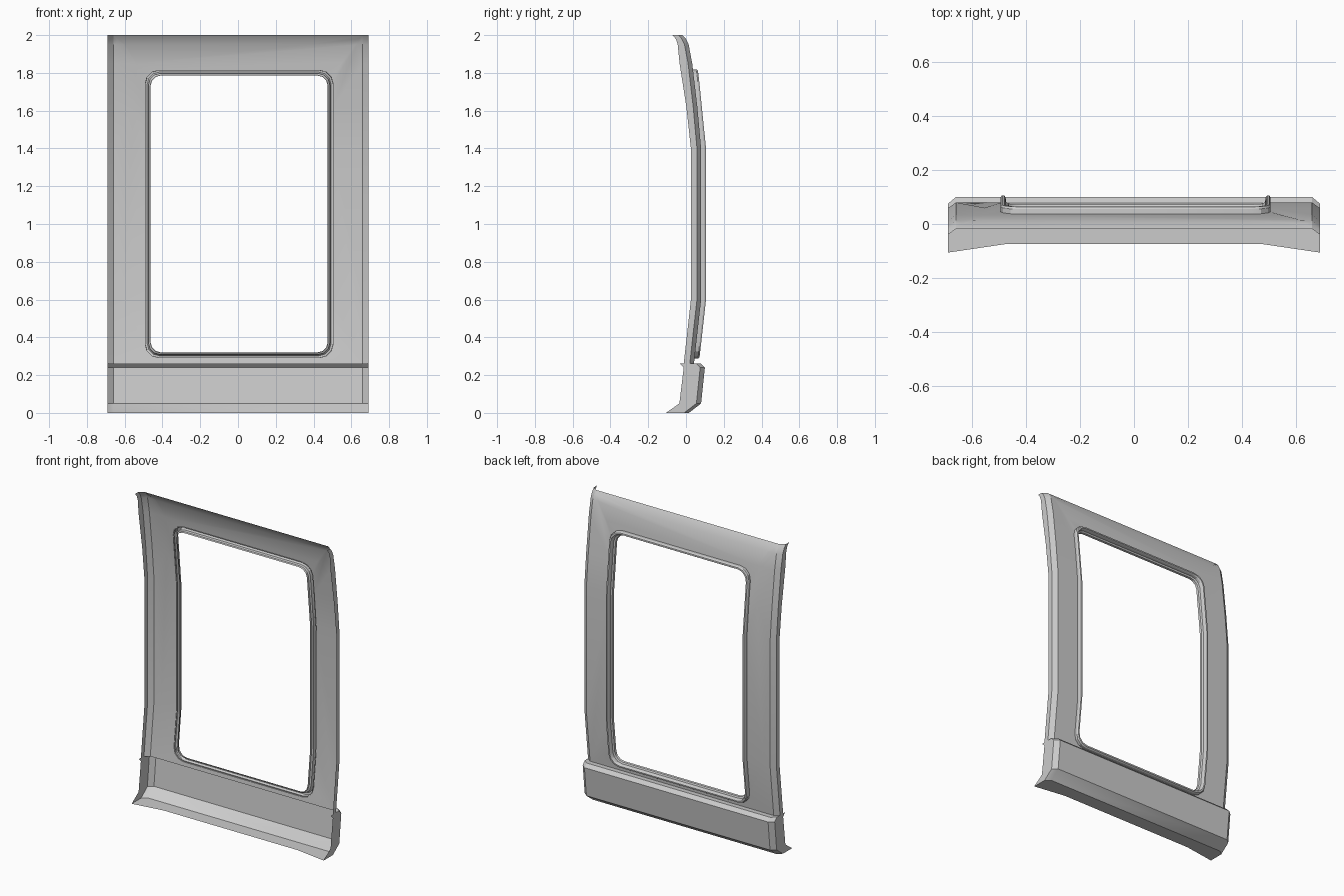
import bpy, bmesh, math

if "Cube" in bpy.data.objects:
    bpy.data.objects.remove(bpy.data.objects["Cube"])

W, C = 0.69, 0.03          # half width, corner chamfer
CX, CZ = 0.006, 1.053      # window centre

# (z, outer face y, inner edge y of the side return)
PANEL = [(0.26, 0.042, -0.012), (0.6, 0.08, 0.026), (1.4, 0.08, 0.026), (1.62, 0.06, 0.002),
         (1.85, 0.033, -0.034), (1.95, 0.014, -0.044), (1.98, 0.0, -0.054), (2.0, -0.018, -0.072)]
BASE = [(0.26, 0.042, -0.012), (0.262, 0.078, -0.033), (0.24, 0.1, -0.012), (0.05, 0.08, -0.035), (0.0, 0.015, -0.106)]


def lerp_profile(z, k=1):
    for a, b in zip(PANEL, PANEL[1:]):
        if z <= b[0]:
            return a[k] + (b[k] - a[k]) * (z - a[0]) / (b[0] - a[0])
    return PANEL[-1][k]


def finish(bm, name):
    bmesh.ops.remove_doubles(bm, verts=bm.verts, dist=0.0004)
    bmesh.ops.recalc_face_normals(bm, faces=bm.faces)
    if sum(f.normal.y * f.calc_area() for f in bm.faces) < 0:
        bmesh.ops.reverse_faces(bm, faces=bm.faces)
    me = bpy.data.meshes.new(name)
    bm.to_mesh(me)
    bm.free()
    ob = bpy.data.objects.new(name, me)
    bpy.context.collection.objects.link(ob)
    bpy.ops.object.select_all(action='DESELECT')
    ob.select_set(True)
    bpy.context.view_layer.objects.active = ob
    bpy.ops.object.shade_smooth_by_angle(angle=math.radians(28))
    return ob


def loft(bm, rows, closed=False):
    vs = [[bm.verts.new(p) for p in r] for r in rows]
    for a, b in zip(vs, vs[1:]):
        n = len(a)
        for i in range(n if closed else n - 1):
            j = (i + 1) % n
            bm.faces.new((a[i], a[j], b[j], b[i]))
    return vs


def window_loop(hw, hh, r, segs=3):
    pts = []
    for sx, sz, a0 in ((1, 1, 0), (-1, 1, 90), (-1, -1, 180), (1, -1, 270)):
        for i in range(segs + 1):
            a = math.radians(a0 + 90 * i / segs)
            pts.append((CX + sx * (hw - r) + r * math.cos(a), CZ + sz * (hh - r) + r * math.sin(a)))
        if a0 == 90:
            pts += [(CX - hw, 1.4), (CX - hw, 0.6)]
    return pts + [(CX + hw, 0.6), (CX + hw, 1.4)]


# Wall panel: flat sheet with a window hole, bent to the profile
bm = bmesh.new()
X = W - C
edges = []
for loop in ([(-X, 0.26), (X, 0.26), (X, 2.0), (-X, 2.0)], window_loop(0.497, 0.76, 0.07)):
    vs = [bm.verts.new((x, 0, z)) for x, z in loop]
    edges += [bm.edges.new((vs[i - 1], vs[i])) for i in range(len(vs))]
bmesh.ops.triangle_fill(bm, edges=edges, use_beauty=True, normal=(0, 1, 0))
for z, _, _ in PANEL[1:-1]:
    bmesh.ops.bisect_plane(bm, geom=bm.verts[:] + bm.edges[:] + bm.faces[:], dist=1e-5,
                           plane_co=(0, 0, z), plane_no=(0, 0, 1))
for v in bm.verts:
    v.co.y = lerp_profile(v.co.z)
bmesh.ops.dissolve_limit(bm, angle_limit=0.01, verts=bm.verts, edges=bm.edges)
# chamfered corner and side return on both ends
for s in (-1, 1):
    loft(bm, [[(s * X, yo, z), (s * W, yo - 0.022, z), (s * W, yi, z)] for z, yo, yi in PANEL])
finish(bm, "wall_panel")

# Window frame: raised rim following the bent wall
bm = bmesh.new()
SECTION = [(0.0, -0.004), (0.0, 0.018), (0.005, 0.026), (0.014, 0.026),
           (0.019, 0.018), (0.021, 0.002), (0.030, -0.004), (0.032, -0.018)]
loft(bm, [[(x, lerp_profile(z) + dy, z) for x, z in window_loop(0.501 - d, 0.765 - d, 0.074 - d * 0.6)]
          for d, dy in SECTION], closed=True)
finish(bm, "window_frame")

# Base skirt: box-like sill with flared bottom lip
bm = bmesh.new()
rows = []
for z, yo, yi in BASE:
    half = [(W, yi, z), (W, yo - 0.025, z), (X, yo, z)]
    rows.append([(-x, y, z) for x, y, z in half] + half[::-1])
vs = loft(bm, rows)
lip = [bm.verts.new((x, -0.075, 0)) for x in (0.48, -0.48)]
bm.faces.new(vs[-1] + lip)
finish(bm, "base_skirt")
